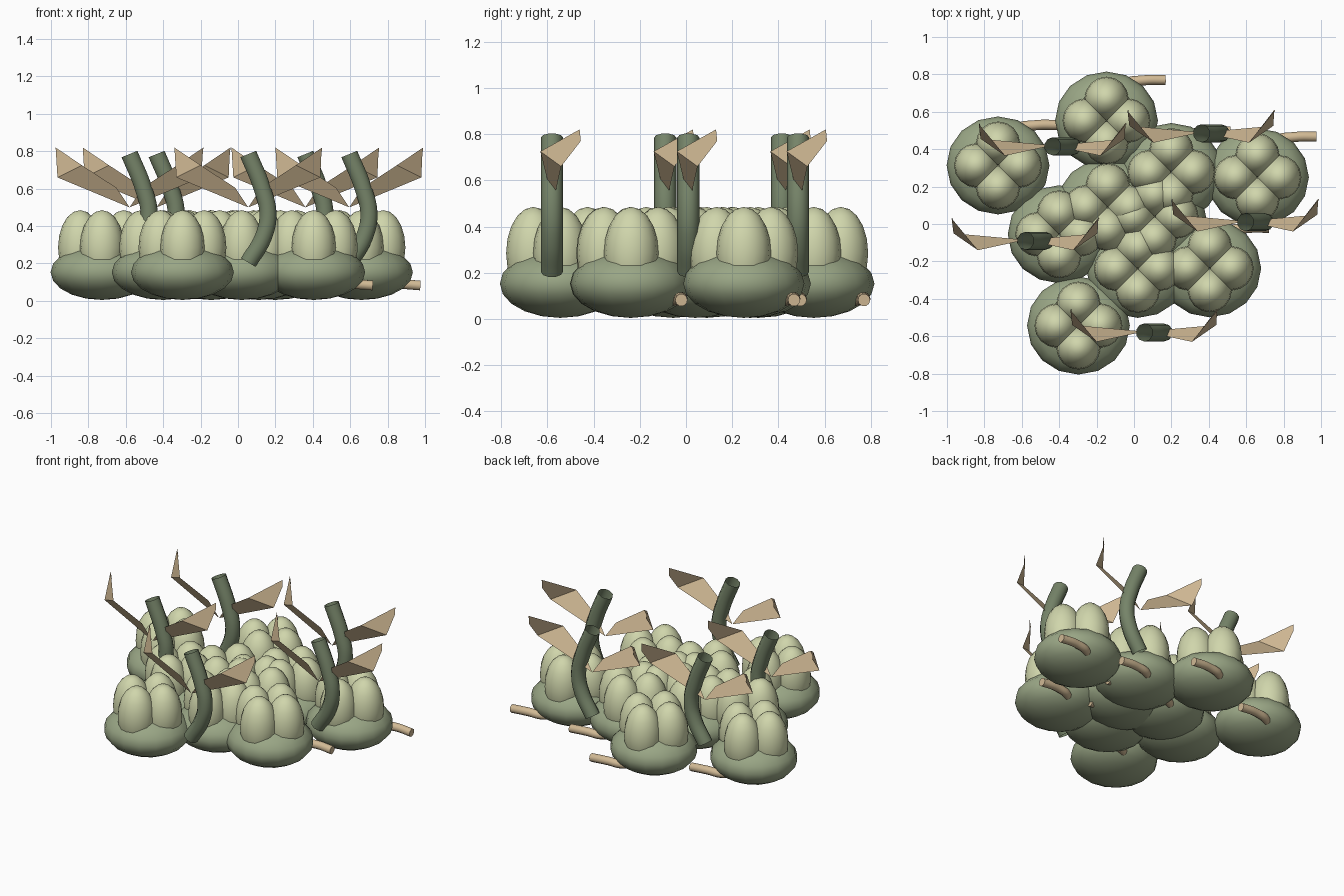
import bpy
from mathutils import Vector

if "Cube" in bpy.data.objects:
    bpy.data.objects.remove(bpy.data.objects["Cube"], do_unlink=True)


def make_material(name, rgb):
    mat = bpy.data.materials.new(name)
    mat.use_nodes = True
    mat.diffuse_color = (*rgb, 1)
    mat.node_tree.nodes["Principled BSDF"].inputs["Base Color"].default_value = (*rgb, 1)
    return mat


moss = make_material("moss green", (0.32, 0.38, 0.235))
pale = make_material("pale green", (0.63, 0.67, 0.41))
dark = make_material("dark green", (0.18, 0.23, 0.14))
straw = make_material("straw tan", (0.64, 0.49, 0.30))


def ellipsoid(name, centre, radii, mat, rings):
    bpy.ops.mesh.primitive_uv_sphere_add(segments=16, ring_count=rings, location=centre)
    ob = bpy.context.object
    ob.name = name
    ob.scale = radii
    bpy.ops.object.transform_apply(location=False, rotation=False)
    bpy.ops.object.shade_smooth()
    ob.data.materials.append(mat)


def tube(name, points, offset, radius, mat, capped):
    curve = bpy.data.curves.new(name, "CURVE")
    curve.dimensions = "3D"
    curve.bevel_depth = radius
    curve.bevel_resolution = 3
    curve.resolution_u = 6
    curve.use_fill_caps = capped
    spline = curve.splines.new("BEZIER")
    spline.bezier_points.add(len(points) - 1)
    for bp, p in zip(spline.bezier_points, points):
        bp.co = Vector(p) + Vector(offset)
        bp.handle_left_type = bp.handle_right_type = "AUTO"
    ob = bpy.data.objects.new(name, curve)
    bpy.context.collection.objects.link(ob)
    curve.materials.append(mat)


def leaf(name, side, offset):
    # Blade widening from the stem, folded back near its cut end
    points = [(0, 0.005, 0.5), (0.385, 0.04, 0.66), (0.255, -0.05, 0.725),
              (0.07, -0.01, 0.605), (0.39, 0.125, 0.77), (0.395, 0.12, 0.82)]
    mesh = bpy.data.meshes.new(name)
    verts = [Vector((side * x, y, z)) + Vector(offset) for x, y, z in points]
    faces = [(0, 1, 2, 3), (2, 1, 4, 5)]
    mesh.from_pydata(verts, [], [f[::side] for f in faces])
    mesh.materials.append(straw)
    bpy.context.collection.objects.link(bpy.data.objects.new(name, mesh))


# Plump bodies, each with four lobes on top and a runner underneath
bodies = [(-0.727, 0.313), (-0.147, 0.553), (0.66, 0.25), (0.405, -0.237),
          (-0.297, -0.543), (-0.40, -0.055), (0.02, -0.24), (0.2, 0.278),
          (-0.14, 0.09), (0.11, 0.04)]
runner_path = [(0.03, 0.08, 0.09), (0.09, 0.19, 0.085), (0.2, 0.215, 0.09), (0.315, 0.217, 0.082)]
for x, y in bodies:
    ellipsoid("body", (x, y, 0.153), (0.275, 0.262, 0.148), moss, 10)
    for dx, dy in ((1, 0), (0, 1), (-1, 0), (0, -1)):
        ellipsoid("lobe", (x + dx * 0.117, y + dy * 0.117, 0.285),
                  (0.118, 0.118, 0.2), pale, 10)
    tube("runner", runner_path, (x, y, 0), 0.027, straw, True)

# Bent stems, each carrying a mirrored pair of leaves
stems = [(-0.58, -0.09), (-0.435, 0.415), (0.055, -0.58), (0.36, 0.485), (0.595, 0.01)]
stem_path = [(0, 0, 0.205), (0.08, 0, 0.34), (0.105, 0, 0.46), (0.075, 0, 0.6), (0, 0, 0.785)]
for x, y in stems:
    tube("stem", stem_path, (x, y, 0), 0.048, dark, False)
    for side in (-1, 1):
        leaf("leaf", side, (x, y, 0))
